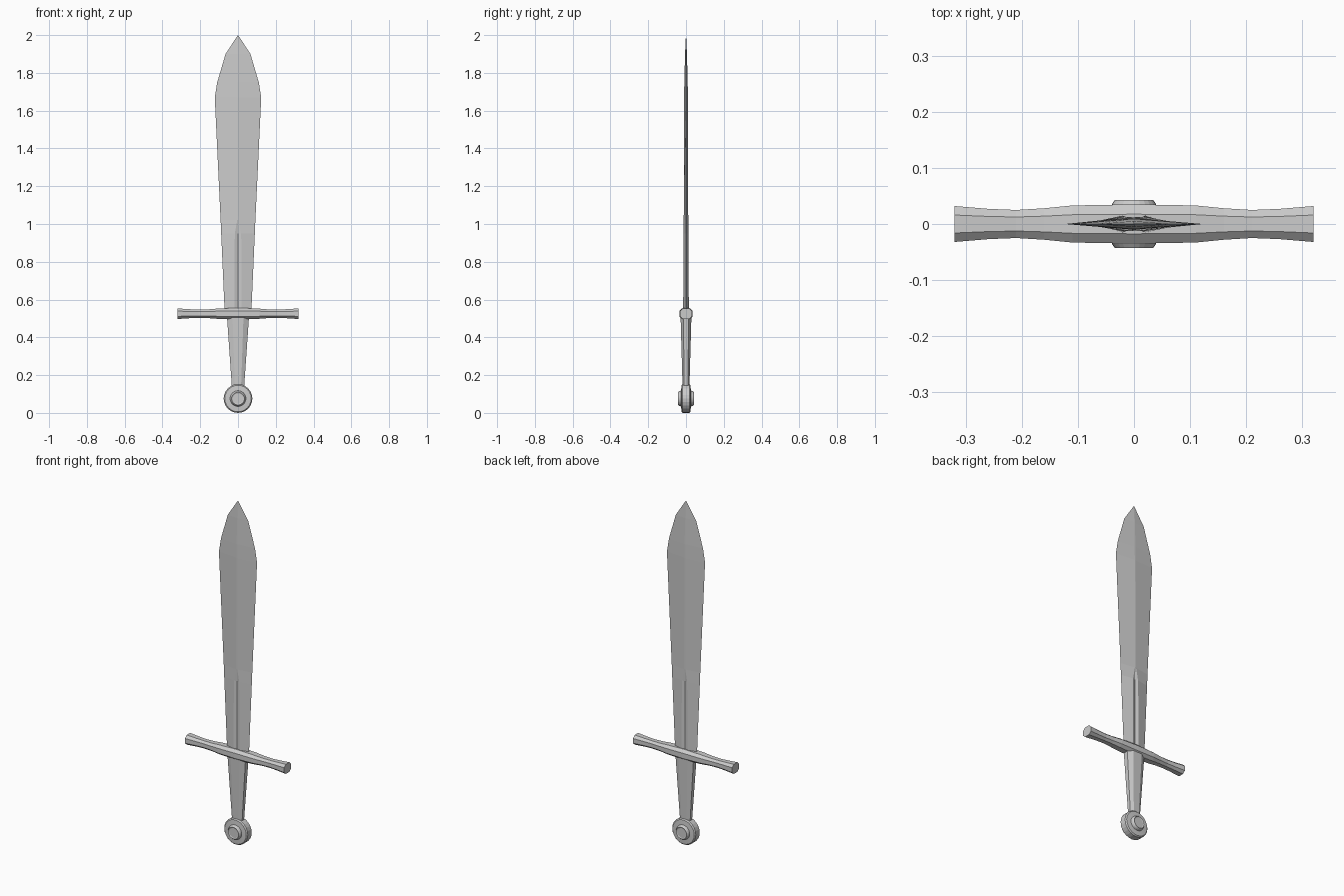
import bpy, bmesh, math

if "Cube" in bpy.data.objects:
    bpy.data.objects.remove(bpy.data.objects["Cube"])


def loft(name, rings, closed=False):
    """Skin matching rings of points; cap the ends with flat faces."""
    bm = bmesh.new()
    loops = [[bm.verts.new(p) for p in ring] for ring in rings]
    n = len(loops[0])
    for a, b in zip(loops, loops[1:]):
        for i in range(n):
            j = (i + 1) % n
            bm.faces.new((a[i], a[j], b[j], b[i]))
    bm.faces.new(loops[0])
    bm.faces.new(loops[-1])
    bmesh.ops.remove_doubles(bm, verts=bm.verts, dist=0.0001)
    bmesh.ops.recalc_face_normals(bm, faces=bm.faces)
    mesh = bpy.data.meshes.new(name)
    bm.to_mesh(mesh)
    bm.free()
    obj = bpy.data.objects.new(name, mesh)
    bpy.context.collection.objects.link(obj)
    return obj


def octagon(a, b, cut=0.5):
    """Octagon with half sizes a and b and chamfered corners."""
    c, d = a * cut, b * cut
    return [(a, d), (c, b), (-c, b), (-a, d), (-a, -d), (-c, -b), (c, -b), (a, -d)]


# Blade: flattened diamond with a short fuller on both faces
def blade_ring(z, w, t, f, depth):
    half = [(w, 0), (f, t), (0, t - depth), (-f, t)]
    back = [(-x, -y) for x, y in half]
    return [(x, y, z) for x, y in half + back]


blade = [  # z, half width, half thickness, fuller half width, fuller depth
    (0.52, 0.070, 0.015, 0.020, 0.007),
    (0.95, 0.089, 0.013, 0.017, 0.006),
    (1.02, 0.092, 0.012, 0.004, 0.000),
    (1.67, 0.123, 0.010, 0.003, 0.000),
    (1.75, 0.110, 0.009, 0.003, 0.000),
    (1.90, 0.066, 0.005, 0.002, 0.000),
    (2.00, 0.0005, 0.0005, 0.0002, 0.000),
]
loft("blade", [blade_ring(*s) for s in blade])

# Crossguard: octagonal bar, waisted before the flared ends
half_guard = [(0.0, 0.035, 0.031), (0.11, 0.033, 0.027), (0.16, 0.028, 0.023),
              (0.21, 0.025, 0.022), (0.26, 0.027, 0.024), (0.32, 0.032, 0.028)]
guard = [(-x, a, b) for x, a, b in reversed(half_guard[1:])] + half_guard
loft("crossguard", [[(x, y, 0.525 + z) for y, z in octagon(a, b)]
                    for x, a, b in guard])

# Grip: octagonal, tapering towards the pommel
loft("grip", [[(x, y, z) for x, y in octagon(a, b)]
              for z, a, b in [(0.13, 0.032, 0.018), (0.52, 0.059, 0.029)]])

# Pommel: wheel with a raised, dished boss on each face
half_wheel = [(0.076, 0.018), (0.070, 0.024), (0.042, 0.026), (0.039, 0.036),
              (0.034, 0.043), (0.028, 0.040)]
wheel = [(r, -y) for r, y in reversed(half_wheel)] + half_wheel
SIDES = 24
loft("pommel", [[(r * math.cos(2 * math.pi * i / SIDES), y,
                  0.076 + r * math.sin(2 * math.pi * i / SIDES))
                 for i in range(SIDES)] for r, y in wheel])
